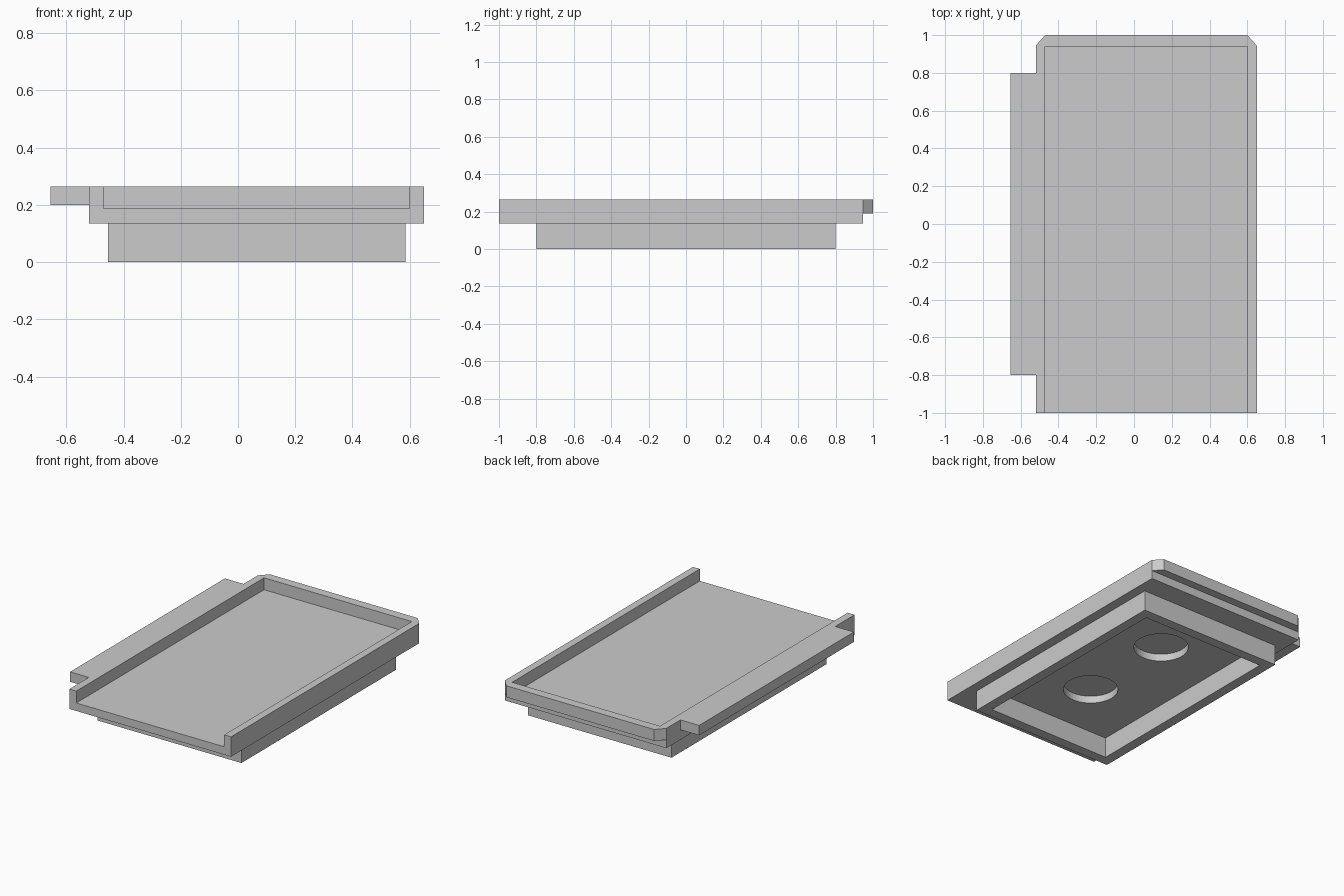
import bpy, bmesh
from mathutils import Matrix

cube = bpy.data.objects.get("Cube")
if cube:
    bpy.data.objects.remove(cube, do_unlink=True)

grey = bpy.data.materials.new("plain grey")
grey.use_nodes = True
colour = (0.6, 0.6, 0.6, 1)
grey.diffuse_color = colour
grey.node_tree.nodes["Principled BSDF"].inputs["Base Color"].default_value = colour


def finish(name, bm):
    bmesh.ops.recalc_face_normals(bm, faces=bm.faces)
    mesh = bpy.data.meshes.new(name)
    bm.to_mesh(mesh)
    bm.free()
    mesh.materials.append(grey)
    ob = bpy.data.objects.new(name, mesh)
    bpy.context.collection.objects.link(ob)
    return ob


def prism(name, outline, z0, z1):
    """Extrude a flat outline from z0 up to z1."""
    bm = bmesh.new()
    face = bm.faces.new([bm.verts.new((x, y, z0)) for x, y in outline])
    new = bmesh.ops.extrude_face_region(bm, geom=[face])["geom"]
    bmesh.ops.translate(bm, vec=(0, 0, z1 - z0),
                        verts=[v for v in new if isinstance(v, bmesh.types.BMVert)])
    return finish(name, bm)


def box(name, x0, x1, y0, y1, z0, z1):
    return prism(name, [(x0, y0), (x1, y0), (x1, y1), (x0, y1)], z0, z1)


def cylinder(name, x, y, z0, z1, radius):
    bm = bmesh.new()
    bmesh.ops.create_cone(bm, cap_ends=True, segments=48, radius1=radius, radius2=radius,
                          depth=z1 - z0, matrix=Matrix.Translation((x, y, (z0 + z1) / 2)))
    return finish(name, bm)


def cut(target, cutter):
    """Subtract the cutter, then discard it."""
    mod = target.modifiers.new("cut", "BOOLEAN")
    mod.operation = "DIFFERENCE"
    mod.solver = "EXACT"
    mod.object = cutter
    bpy.context.view_layer.objects.active = target
    bpy.ops.object.modifier_apply(modifier=mod.name)
    bpy.data.objects.remove(cutter, do_unlink=True)


LEFT, RIGHT, WALL = -0.52, 0.65, 0.05
BOTTOM, FLOOR, TOP = 0.135, 0.187, 0.265
BACK = 0.945
MIDDLE = (LEFT + RIGHT) / 2

# Tray body with chamfered back corners
tray = prism("tray", [(LEFT, -1), (RIGHT, -1), (RIGHT, BACK), (RIGHT - WALL, 1),
                      (LEFT + WALL, 1), (LEFT, BACK)], BOTTOM, TOP)
# Cavity, open at the front and top
cut(tray, box("cavity", LEFT + WALL, RIGHT - WALL, -1.2, 0.94, FLOOR, 0.5))
# Step under the overhanging back wall
cut(tray, box("back_step", -1, 1, BACK, 1.2, 0, 0.19))
# Round recesses in the underside
for y in (-0.335, 0.335):
    cut(tray, cylinder("recess", MIDDLE, y, 0, FLOOR - 0.004, 0.167))

# Side flange
box("side_flange", -0.655, LEFT, -0.8, 0.8, 0.2, TOP)

# Hollow base frame below the tray
frame = box("base_frame", MIDDLE - 0.52, MIDDLE + 0.52, -0.8, 0.8, 0, BOTTOM)
cut(frame, box("frame_opening", MIDDLE - 0.453, MIDDLE + 0.453, -0.733, 0.733, -0.2, 0.3))
